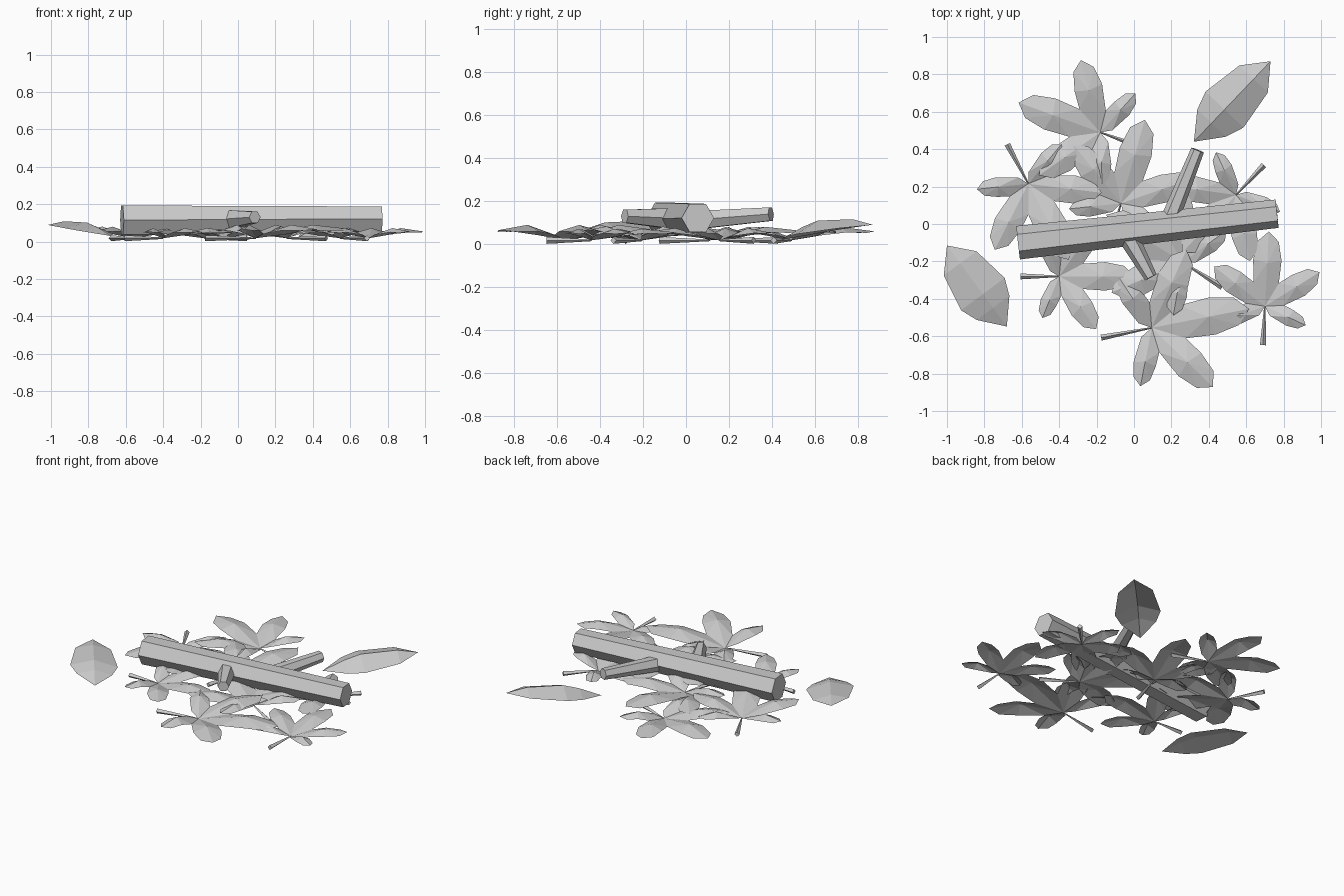
import bpy, math
from mathutils import Vector, Matrix

cube = bpy.data.objects.get("Cube")
if cube:
    bpy.data.objects.remove(cube, do_unlink=True)

grey = bpy.data.materials.new("plain_grey")
grey.use_nodes = True
grey.diffuse_color = (0.6, 0.6, 0.6, 1)
grey.node_tree.nodes["Principled BSDF"].inputs["Base Color"].default_value = (0.6, 0.6, 0.6, 1)


def make(name, verts, faces):
    mesh = bpy.data.meshes.new(name)
    mesh.from_pydata(verts, [], faces)
    mesh.materials.append(grey)
    obj = bpy.data.objects.new(name, mesh)
    bpy.context.collection.objects.link(obj)
    return obj


def tapered_rod(name, start, end, r0, r1, sides=6):
    """Flat-sided tapering bar with a flat face on top."""
    start, end = Vector(start), Vector(end)
    axis = (end - start).normalized()
    side = axis.cross(Vector((0, 0, 1))).normalized()
    up = side.cross(axis)
    verts = []
    for centre, r in ((start, r0), (end, r1)):
        for i in range(sides):
            a = math.tau * i / sides
            verts.append(centre + r * (side * math.cos(a) + up * math.sin(a)))
    faces = [(i, (i + 1) % sides, sides + (i + 1) % sides, sides + i) for i in range(sides)]
    faces += [tuple(reversed(range(sides))), tuple(range(sides, 2 * sides))]
    return make(name, verts, faces)


# Lobes of a hand-shaped leaf: angle from the middle lobe, relative length
LOBES = [(-112, 0.6), (-55, 0.86), (0, 1.0), (55, 0.86), (112, 0.6)]
# Half outline of a lobe: distance along, half width, height
EDGE = [(0.62, 0.19, 0.08), (0.87, 0.14, 0.075)]


def lobed_leaf(name, x, y, angle, size):
    verts, faces = [Vector((0, 0, 0))], []

    def add(a, along, across, z):
        v = Matrix.Rotation(math.radians(a), 3, 'Z') @ Vector((along, across, z))
        verts.append(v)
        return len(verts) - 1

    # Notches between neighbouring lobes, shared by both
    notch_spec = [(-150, 0.14), (-84, 0.26), (-28, 0.36), (28, 0.36), (84, 0.26), (150, 0.14)]
    notches = [add(a, r, 0, 0.045) for a, r in notch_spec]
    for i, (a, length) in enumerate(LOBES):
        rib = add(a, 0.58 * length, 0, 0.135)
        tip = add(a, length, 0, 0.09)
        for sign, notch in ((-1, notches[i]), (1, notches[i + 1])):
            rim = [0, notch] + [add(a, t * length, sign * w * length, z) for t, w, z in EDGE] + [tip]
            for p, q in zip(rim, rim[1:]):
                faces.append((rib, p, q) if sign < 0 else (rib, q, p))
    leaf = make(name, verts, faces)
    leaf.matrix_world = (Matrix.Translation((x, y, 0.018))
                         @ Matrix.Rotation(math.radians(angle), 4, 'Z') @ Matrix.Scale(size, 4))
    # Stem, widening slightly away from the leaf
    d = Vector((-math.cos(math.radians(angle)), -math.sin(math.radians(angle)), 0))
    base = Vector((x, y, 0.018))
    tapered_rod(name + "_stem", base, base + d * size * 0.52, 0.004, 0.016, 4)


for i, spec in enumerate([
        (-0.18, 0.49, 160, 0.465), (-0.565, 0.215, 298, 0.46),
        (-0.07, 0.11, 74, 0.465), (0.545, 0.155, 227, 0.42),
        (-0.40, -0.28, 0, 0.40), (0.095, -0.555, 11, 0.53),
        (0.70, -0.44, 87, 0.40), (0.26, -0.205, 148, 0.48)]):
    lobed_leaf(f"lobed_leaf_{i + 1}", *spec)


def oval_leaf(name, base, tip, half_width, bulge, roll):
    """Pointed leaf with a raised, arched midrib."""
    base, tip = Vector(base), Vector(tip)
    axis = tip - base
    side = Vector((-axis.y, axis.x, 0)).normalized()
    up = Vector((0, 0, 1))
    verts, rows = [base, tip], []
    for t, w in ((0.23, 0.75), (0.4, 1.0), (0.78, 0.75)):
        mid = base + axis * t
        arch = bulge * math.sin(math.pi * t)
        row = []
        for s in (1, 0, -1):
            verts.append(mid + side * s * w * half_width
                         + up * (arch * (1 if s == 0 else 0.15) + roll * s * w))
            row.append(len(verts) - 1)
        rows.append(row)
    faces = []
    for k in (0, 1):
        faces.append((0, rows[0][k + 1], rows[0][k]))
        faces.append((1, rows[-1][k], rows[-1][k + 1]))
        for r, s in zip(rows, rows[1:]):
            faces.append((r[k], r[k + 1], s[k + 1], s[k]))
    return make(name, verts, faces)


oval_leaf("oval_leaf_back", (0.32, 0.44, 0.02), (0.73, 0.87, 0.09), 0.14, 0.065, 0.01)
oval_leaf("oval_leaf_left", (-0.68, -0.548, 0.03), (-1.0, -0.115, 0.09), 0.145, 0.05, 0.01)

# Fallen branch with two snapped side twigs
tapered_rod("main_branch", (-0.62, -0.10, 0.115), (0.765, 0.055, 0.122), 0.09, 0.076)
tapered_rod("back_twig", (0.19, 0.02, 0.11), (0.34, 0.395, 0.14), 0.05, 0.036)
tapered_rod("front_twig", (-0.03, -0.07, 0.12), (0.09, -0.285, 0.13), 0.055, 0.035)
